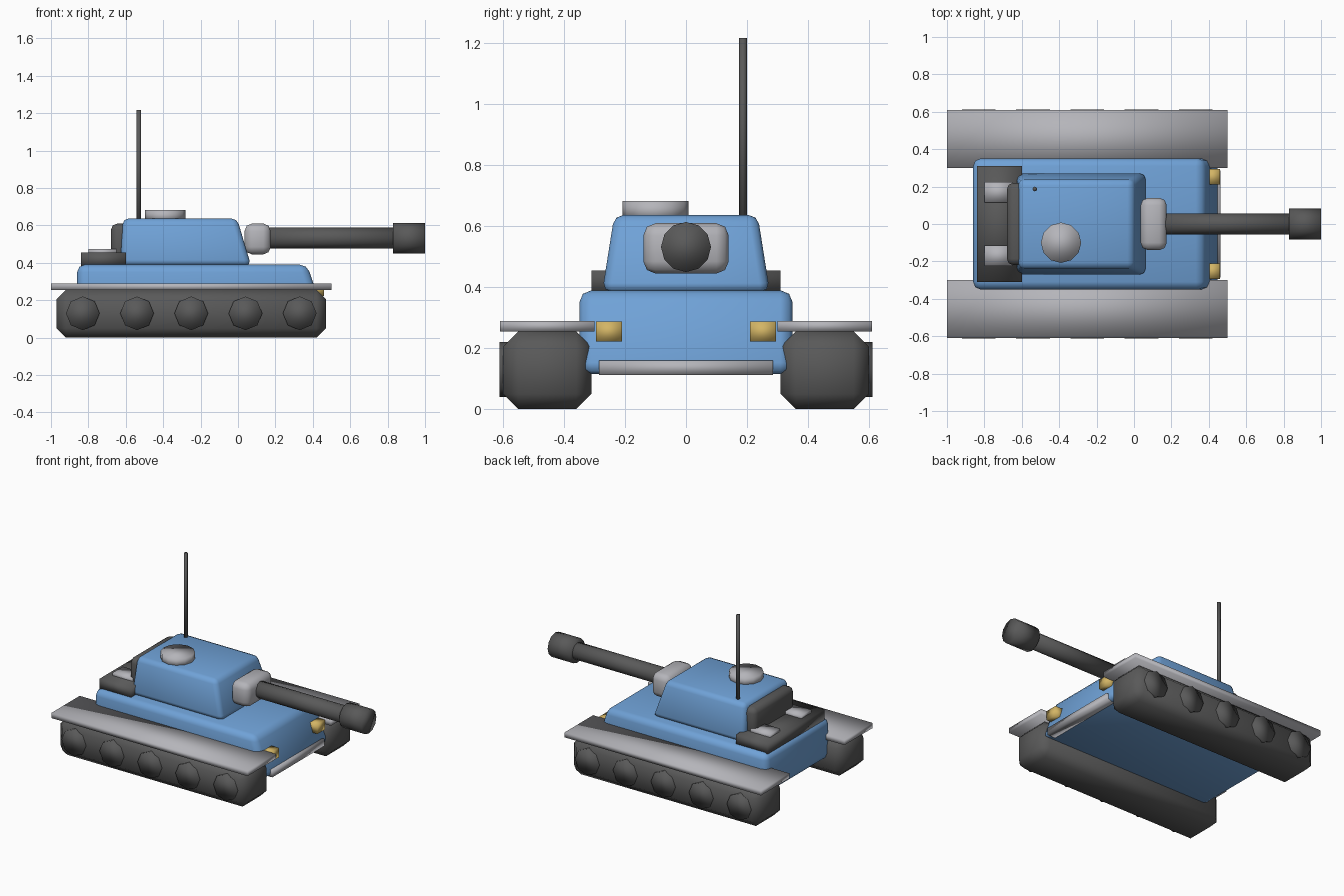
import bpy, bmesh
from math import pi
from mathutils import Matrix, Vector

cube = bpy.data.objects.get("Cube")
if cube:
    bpy.data.objects.remove(cube, do_unlink=True)


def material(name, colour):
    m = bpy.data.materials.new(name)
    m.use_nodes = True
    m.diffuse_color = (*colour, 1)
    m.node_tree.nodes["Principled BSDF"].inputs["Base Color"].default_value = (*colour, 1)
    return m


BLUE = material("blue paint", (0.16, 0.36, 0.68))
DARK = material("dark metal", (0.1, 0.1, 0.1))
GREY = material("light grey metal", (0.46, 0.46, 0.49))
GOLD = material("lamp yellow", (0.65, 0.46, 0.13))


def finish(name, bm, mat):
    """Turn a bmesh into a smooth-shaded object."""
    mesh = bpy.data.meshes.new(name)
    bmesh.ops.recalc_face_normals(bm, faces=bm.faces)
    for f in bm.faces:
        f.smooth = True
    bm.to_mesh(mesh)
    bm.free()
    mesh.materials.append(mat)
    obj = bpy.data.objects.new(name, mesh)
    bpy.context.collection.objects.link(obj)
    return obj


def box(name, xs, ys, zs, mat, bevel=0, segments=2, top_xs=None, top_ys=None):
    """Box between limits; the top face may have its own limits."""
    bm = bmesh.new()
    bmesh.ops.create_cube(bm, size=1)
    for v in bm.verts:
        px, py, pz = (int(c > 0) for c in v.co)
        ex = top_xs if pz and top_xs else xs
        ey = top_ys if pz and top_ys else ys
        v.co = (ex[px], ey[py], zs[pz])
    if bevel:
        bmesh.ops.bevel(bm, geom=bm.edges[:], offset=bevel, segments=segments,
                        profile=0.5, affect='EDGES')
    return finish(name, bm, mat)


def cylinder(name, start, end, radius, sides, mat):
    """Cylinder running from one point to another."""
    a, b = Vector(start), Vector(end)
    turn = (b - a).to_track_quat('Z', 'Y').to_matrix().to_4x4()
    bm = bmesh.new()
    bmesh.ops.create_cone(bm, cap_ends=True, segments=sides, radius1=radius,
                          radius2=radius, depth=(b - a).length,
                          matrix=Matrix.Translation((a + b) / 2) @ turn)
    return finish(name, bm, mat)


def span(side, inner, outer):
    return sorted((side * inner, side * outer))


# Hull with sloped nose, and its lower bumper strip
box("hull", (-0.86, 0.46), (-0.35, 0.35), (0.115, 0.39), BLUE, 0.04,
    top_xs=(-0.86, 0.37))
box("bumper_strip", (0.40, 0.462), (-0.285, 0.285), (0.112, 0.16), GREY)

# Running gear, fenders, lamps and vents on each side
for side, label in ((1, "left"), (-1, "right")):
    box(label + "_track", (-0.97, 0.47), span(side, 0.31, 0.60), (0, 0.255),
        DARK, 0.05, 1)
    box(label + "_fender", (-1.0, 0.5), span(side, 0.30, 0.61), (0.255, 0.29), GREY)
    box(label + "_headlamp", (0.38, 0.46), span(side, 0.21, 0.295), (0.222, 0.287), GOLD)
    box(label + "_vent", (-0.80, -0.65), span(side, 0.115, 0.225), (0.44, 0.475), GREY)
    for i in range(5):
        x = -0.83 + 0.29 * i
        cylinder(f"{label}_wheel_{i + 1}", (x, side * 0.56, 0.13),
                 (x, side * 0.612, 0.13), 0.09, 8, DARK)

# Engine deck
box("engine_deck", (-0.84, -0.60), (-0.31, 0.31), (0.38, 0.455), DARK)

# Turret with rear stowage box and hatch
box("turret", (-0.63, 0.07), (-0.275, 0.275), (0.385, 0.637), BLUE, 0.03,
    top_xs=(-0.615, -0.005), top_ys=(-0.235, 0.235))
box("stowage_box", (-0.68, -0.56), (-0.22, 0.22), (0.40, 0.61), DARK, 0.035, 2)
cylinder("hatch", (-0.39, -0.10, 0.62), (-0.39, -0.10, 0.683), 0.108, 12, GREY)

# Gun
box("mantlet", (0.035, 0.175), (-0.14, 0.14), (0.445, 0.61), GREY, 0.04, 2)
cylinder("gun_barrel", (0.10, 0, 0.532), (0.90, 0, 0.532), 0.056, 12, DARK)
cylinder("muzzle", (0.83, 0, 0.532), (1.0, 0, 0.532), 0.082, 12, DARK)

# Antenna
cylinder("antenna", (-0.53, 0.187, 0.60), (-0.53, 0.187, 1.217), 0.0125, 8, DARK)
